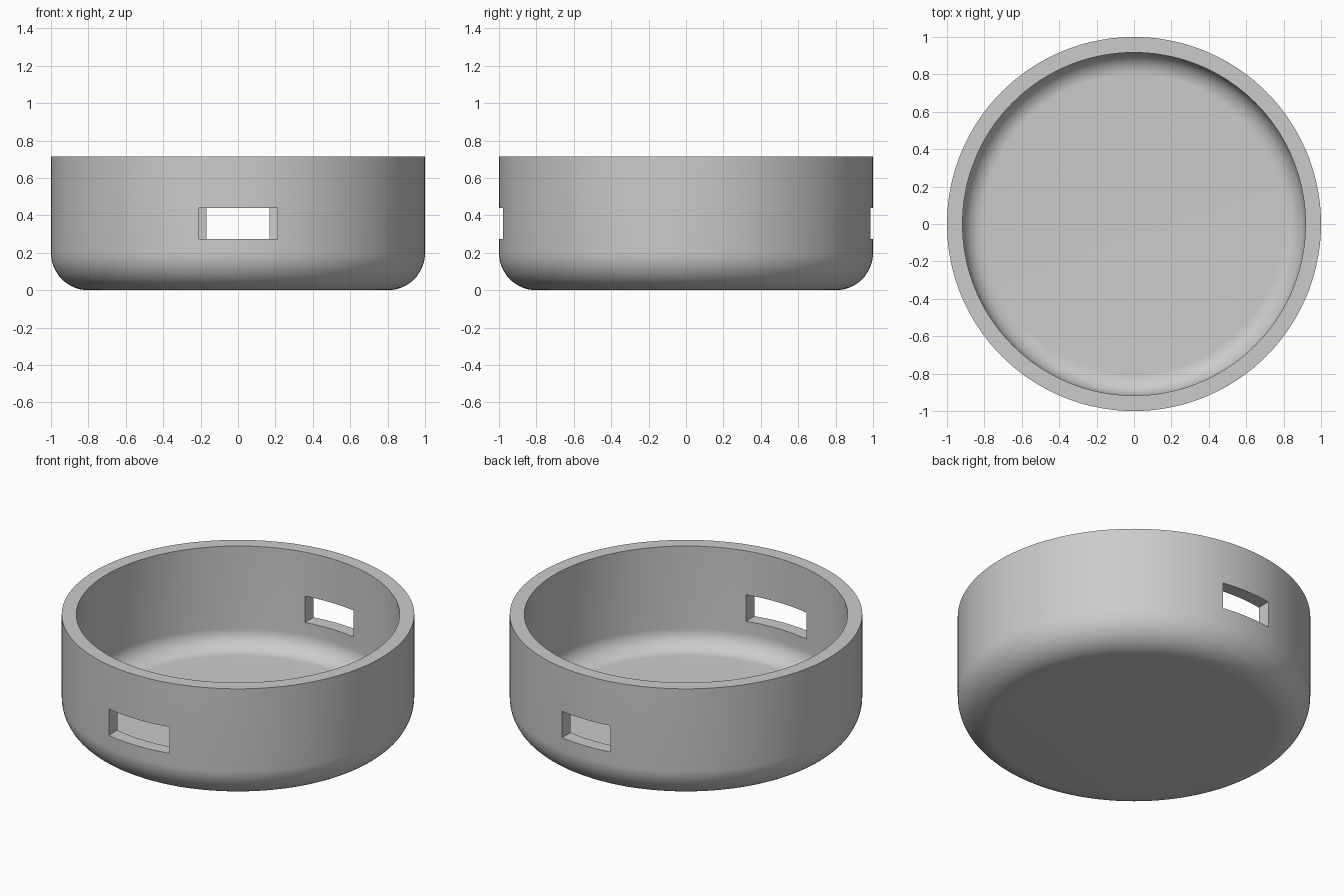
import bpy, bmesh, math
from mathutils import Matrix

if "Cube" in bpy.data.objects:
    bpy.data.objects.remove(bpy.data.objects["Cube"])

HEIGHT, WALL, CORNER, SEGMENTS, ARC = 0.715, 0.083, 0.2, 144, 16


def material(name, colour):
    mat = bpy.data.materials.new(name)
    mat.use_nodes = True
    mat.diffuse_color = colour
    mat.node_tree.nodes["Principled BSDF"].inputs["Base Color"].default_value = colour
    return mat


def make_object(name, bm):
    mesh = bpy.data.meshes.new(name)
    bm.to_mesh(mesh)
    bm.free()
    obj = bpy.data.objects.new(name, mesh)
    bpy.context.collection.objects.link(obj)
    return obj


def rounded_corner(radius):
    """Quarter arc from the floor up to the wall, around the shared corner centre."""
    centre = 1 - CORNER
    angles = [math.pi / 2 * i / ARC for i in range(ARC + 1)]
    return [(centre + radius * math.sin(a), CORNER - radius * math.cos(a)) for a in angles]


# Bowl: outer profile up, rim across, inner profile down, all turned round z
outer = [(0, 0)] + rounded_corner(CORNER) + [(1, HEIGHT)]
inner = [(0, WALL)] + rounded_corner(CORNER - WALL) + [(1 - WALL, HEIGHT)]
profile = outer + inner[::-1]
bm = bmesh.new()
verts = [bm.verts.new((r, 0, z)) for r, z in profile]
edges = [bm.edges.new(pair) for pair in zip(verts, verts[1:])]
bmesh.ops.spin(bm, geom=verts + edges, cent=(0, 0, 0), axis=(0, 0, 1),
               angle=2 * math.pi, steps=SEGMENTS, use_merge=True)
bmesh.ops.remove_doubles(bm, verts=bm.verts, dist=0.0001)
bmesh.ops.recalc_face_normals(bm, faces=bm.faces)
bowl = make_object("bowl", bm)
bowl.data.materials.append(material("light grey", (0.6, 0.6, 0.6, 1)))

# Slots through the wall: wider at the front, narrower at the back
bpy.context.view_layer.objects.active = bowl
bowl.select_set(True)
for name, y, width in (("front_slot", -0.95, 0.42), ("back_slot", 0.95, 0.335)):
    bm = bmesh.new()
    bmesh.ops.create_cube(bm, size=1, matrix=Matrix.Translation((0, y, 0.357))
                          @ Matrix.Diagonal((width, 0.4, 0.165, 1)))
    cutter = make_object(name, bm)
    cutter.hide_render = True
    cut = bowl.modifiers.new(name, "BOOLEAN")
    cut.operation = "DIFFERENCE"
    cut.solver = "EXACT"
    cut.object = cutter
    bpy.ops.object.modifier_apply(modifier=cut.name)
    bpy.data.objects.remove(cutter)

bpy.ops.object.select_all(action="DESELECT")
bowl.select_set(True)
bpy.ops.object.shade_smooth_by_angle(angle=math.radians(30))
